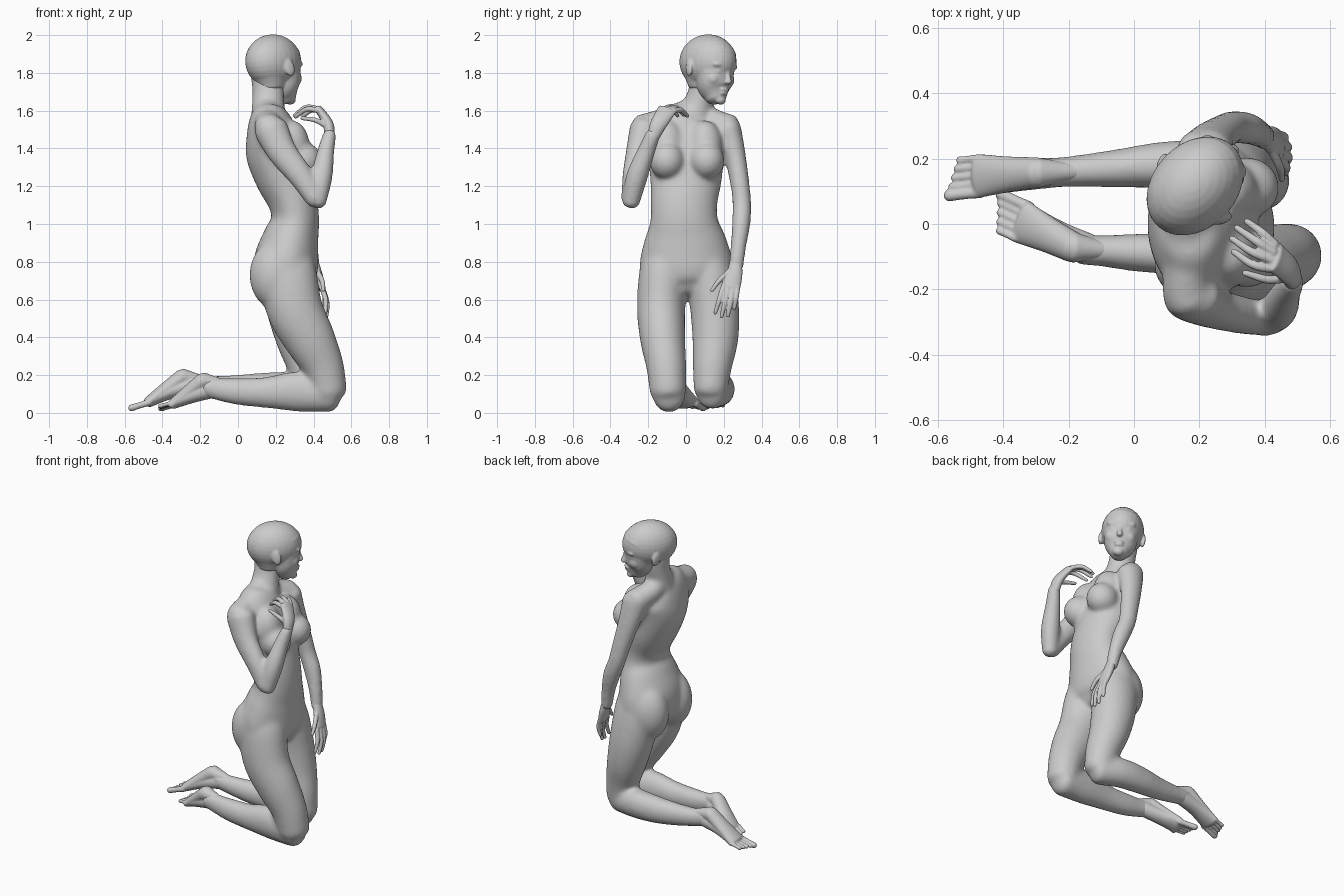
import bpy, bmesh, math
from mathutils import Vector, Matrix


def spline(pts, steps=5):
    """Smooth interpolation through (x, y, z, radius_side, radius_depth) stations."""
    p = [Vector(q) for q in pts]
    p = [p[0] * 2 - p[1]] + p + [p[-1] * 2 - p[-2]]
    out = []
    for i in range(1, len(p) - 2):
        a, b, c, d = p[i - 1:i + 3]
        for k in range(steps):
            t = k / steps
            out.append(0.5 * (2 * b + (c - a) * t + (2 * a - 5 * b + 4 * c - d) * t * t
                              + (3 * b - a - 3 * c + d) * t ** 3))
    return out + [p[-2]]


def limb(bm, pts, mat=Matrix(), cap=0.6, n=24, grow=0.0):
    """Loft of ellipses along a path with rounded ends; side axis stays near y.
    grow offsets the shrinkage of the later smoothing."""
    s = spline([q if len(q) == 5 else (*q, q[3]) for q in pts])
    pos = [Vector(q[:3]) for q in s]
    rad = [(q[3] + grow / q[3], q[4] + grow / q[4]) for q in s]
    tan = [(pos[min(i + 1, len(pos) - 1)] - pos[max(i - 1, 0)]).normalized() for i in range(len(pos))]
    rows = list(zip(pos, rad, tan))

    def dome(p, r, t, sign):
        h = min(r) * cap
        return [(p + t * sign * h * math.sin(a), (r[0] * math.cos(a), r[1] * math.cos(a)), t)
                for a in (0.5, 1.0, 1.4)]
    rows = dome(*rows[0], -1)[::-1] + rows + dome(*rows[-1], 1)
    rings = []
    for p, r, t in rows:
        b = t.cross(Vector((0, 1, 0))).normalized()
        a = b.cross(t)
        rings.append([bm.verts.new(mat @ (p + a * r[0] * math.cos(w) + b * r[1] * math.sin(w)))
                      for w in (2 * math.pi * k / n for k in range(n))])
    for u, v in zip(rings, rings[1:]):
        for k in range(n):
            bm.faces.new((u[k], u[(k + 1) % n], v[(k + 1) % n], v[k]))
    bm.faces.new(rings[0][::-1])
    bm.faces.new(rings[-1])


def ball(bm, c, r, mat=Matrix(), rot=Matrix()):
    m = mat @ Matrix.Translation(c) @ rot @ Matrix.Diagonal((*r, 1))
    bmesh.ops.create_uvsphere(bm, u_segments=28, v_segments=16, radius=1, matrix=m)


def finish(bm, name, voxel, smooth):
    """Fuse the overlapping forms into one skin."""
    bmesh.ops.recalc_face_normals(bm, faces=bm.faces)
    me = bpy.data.meshes.new(name)
    bm.to_mesh(me)
    bm.free()
    ob = bpy.data.objects.new(name, me)
    bpy.context.collection.objects.link(ob)
    m = ob.modifiers.new("fuse", 'REMESH')
    m.mode, m.voxel_size, m.use_smooth_shade = 'VOXEL', voxel, True
    m = ob.modifiers.new("soften", 'SMOOTH')
    m.factor, m.iterations = 0.5, smooth


# ---- body: trunk, arms and legs
bm = bmesh.new()


def part(*pts, **kw):
    limb(bm, pts, grow=.00023, **kw)


part((.17, .035, 1.59, .085, .085), (.17, .015, 1.55, .17, .11), (.18, 0, 1.48, .215, .135),
     (.20, 0, 1.38, .20, .158), (.24, 0, 1.25, .19, .148), (.29, -.01, 1.12, .176, .128),
     (.303, -.01, 1.02, .178, .125), (.28, -.005, .92, .215, .148), (.255, 0, .8, .245, .17),
     (.26, .005, .7, .235, .155), (.27, .01, .64, .15, .11), cap=.3, n=36)
part((.165, .03, 1.53, .105, .10), (.16, .06, 1.62, .078, .085), (.16, .085, 1.71, .068, .082),
     (.16, .095, 1.8, .072, .095))                                        # neck
for s in (-1, 1):
    ball(bm, (.345, .106 * s + .005, 1.335), (.1, .094, .1))              # breast
    ball(bm, (.285, .10 * s, 1.41), (.095, .095, .14))                    # upper chest
    ball(bm, (.215, .122 * s, .73), (.155, .124, .19))                    # buttock
    part((.15, .05 + .02 * s, 1.61, .06), (.16, .02 + .10 * s, 1.555, .065),
         (.18 + .02 * s, .2 * s, 1.515, .072), (.19 + .02 * s, .23 * s, 1.505, .075))  # shoulder
# right arm, folded up
part((.175, -.22, 1.50, .078, .09), (.235, -.255, 1.38, .06, .076), (.335, -.28, 1.25, .053, .063),
     (.41, -.295, 1.125, .044, .045))
part((.42, -.293, 1.11, .042), (.443, -.26, 1.25, .054, .054), (.466, -.208, 1.39, .042, .04),
     (.487, -.172, 1.48, .034, .028))
# left arm, hanging
part((.215, .22, 1.505, .07, .085), (.24, .258, 1.37, .054, .066), (.28, .287, 1.2, .046, .054),
     (.305, .296, 1.1, .045, .05), (.345, .292, 1.0, .044, .05), (.38, .277, .88, .036, .037),
     (.40, .265, .77, .034, .026))
# thighs
part((.265, -.105, .88, .09, .12), (.265, -.12, .74, .125, .15), (.30, -.132, .55, .126, .148),
     (.38, -.123, .39, .118, .134), (.448, -.105, .25, .104, .11), (.482, -.095, .11, .094, .094))
part((.265, .105, .88, .09, .12), (.26, .125, .74, .125, .15), (.29, .152, .55, .128, .138),
     (.325, .155, .39, .12, .122), (.365, .14, .25, .102, .104), (.385, .13, .12, .088, .09))
# shins
part((.495, -.09, .092, .083, .087), (.32, -.09, .113, .075, .105), (.15, -.092, .108, .062, .08),
     (0, -.087, .113, .054, .068), (-.1, -.082, .125, .043, .057), (-.165, -.078, .135, .042, .05))
part((.395, .13, .11, .08, .088), (.25, .172, .125, .08, .09), (.1, .18, .125, .07, .083),
     (-.05, .17, .128, .055, .068), (-.2, .16, .143, .042, .052), (-.265, .156, .158, .042, .05))
finish(bm, "body", .0095, 30)

# ---- head, turned to its left and slightly tilted
bm = bmesh.new()
H = Matrix.Translation((.19, .12, 1.86)) @ Matrix.Rotation(math.radians(47), 4, 'Z') \
    @ Matrix.Rotation(math.radians(-6), 4, 'X')
ball(bm, (-.005, 0, 0), (.169, .129, .144), H)                            # cranium
limb(bm, [(-.03, 0, .04, .118, .132), (-.035, 0, -.05, .108, .118), (-.035, 0, -.12, .08, .08)], H)
limb(bm, [(.03, 0, .03, .116, .126), (.05, 0, -.07, .106, .099), (.055, 0, -.14, .092, .087),
          (.072, 0, -.19, .058, .06)], H)                                 # face and jaw
limb(bm, [(.138, 0, -.04, .013), (.148, 0, -.085, .015), (.158, 0, -.112, .019, .016)], H)  # nose
ball(bm, (.127, 0, -.150), (.022, .032, .011), H)                         # upper lip
ball(bm, (.123, 0, -.168), (.022, .028, .012), H)                         # lower lip
ball(bm, (.105, 0, -.205), (.027, .032, .024), H)                         # chin
for s in (-1, 1):
    ball(bm, (.120, .045 * s, -.022), (.027, .046, .018), H)              # brow
    ball(bm, (.121, .045 * s, -.056), (.019, .024, .016), H)              # eye
    ball(bm, (.082, .055 * s, -.095), (.05, .04, .045), H)                # cheek
    ball(bm, (-.02, .127 * s, -.045), (.03, .014, .048), H,
         Matrix.Rotation(.35 * s, 4, 'Z') @ Matrix.Rotation(-.2, 4, 'Y'))  # ear
finish(bm, "head", .0055, 10)


# ---- hands
def hand(name, palm, fingers):
    bm = bmesh.new()
    limb(bm, palm, cap=.4)
    for base, mid, tip in fingers:
        limb(bm, [(*base, .0145), (*mid, .0135), (*tip, .0105)], cap=1, n=12)
    finish(bm, name, .0045, 5)


hand("right_hand",
     [(.485, -.174, 1.46, .033, .028), (.477, -.145, 1.53, .044, .028), (.43, -.1, 1.605, .05, .021)],
     [((.43, -.138, 1.60), (.365, -.125, 1.608), (.305, -.085, 1.567)),
      ((.425, -.112, 1.61), (.36, -.085, 1.618), (.30, -.045, 1.575)),
      ((.425, -.086, 1.61), (.37, -.05, 1.615), (.315, -.012, 1.577)),
      ((.43, -.062, 1.60), (.39, -.025, 1.603), (.345, .008, 1.572)),
      ((.465, -.165, 1.52), (.41, -.17, 1.55), (.34, -.15, 1.56))])
hand("left_hand",
     [(.40, .265, .80, .032, .026), (.422, .255, .73, .044, .026), (.443, .235, .66, .052, .021)],
     [((.445, .195, .66), (.465, .175, .595), (.462, .155, .53)),
      ((.45, .221, .655), (.472, .205, .58), (.468, .188, .51)),
      ((.45, .247, .655), (.47, .236, .585), (.465, .222, .515)),
      ((.445, .272, .665), (.46, .266, .61), (.455, .255, .555)),
      ((.42, .23, .75), (.445, .175, .70), (.452, .138, .65))])


# ---- feet: heel raised, toes trailing, sole facing up
def foot(name, calf, heel, ankle, instep, ball_pos, direction, inner):
    bm = bmesh.new()
    limb(bm, [(*calf, .024, .026), (*[(a + b) / 2 for a, b in zip(calf, heel)], .034, .035),
              (*heel, .047, .045)])                                       # heel cord
    limb(bm, [(*ankle, .044, .05), (*instep, .053, .042), (*ball_pos, .064, .028)])
    limb(bm, [(*heel, .047, .043), (*[(a + b) / 2 for a, b in zip(heel, ball_pos)], .055, .037),
              (*ball_pos, .068, .029)])                                   # sole pad
    d = Vector(direction).normalized()
    side = Vector((0, 0, 1)).cross(d).normalized()
    if side.y * inner < 0:
        side = -side                                                      # towards the big toe
    for k in range(5):
        base = Vector(ball_pos) + side * (.05 - .026 * k)
        length = .1 - .011 * k
        r = .019 if k == 0 else .0125
        limb(bm, [(*base, r), (*(base + d * length * .55), r * .9), (*(base + d * length), r)],
             cap=.9, n=12)
    finish(bm, name, .005, 7)


foot("right_foot", (-.07, -.082, .148), (-.185, -.072, .17), (-.13, -.077, .13), (-.24, -.04, .095),
     (-.34, .005, .05), (-.9, .42, -.25), 1)
foot("left_foot", (-.16, .16, .163), (-.295, .157, .19), (-.23, .157, .15), (-.36, .152, .115),
     (-.475, .147, .056), (-.95, -.1, -.3), -1)
